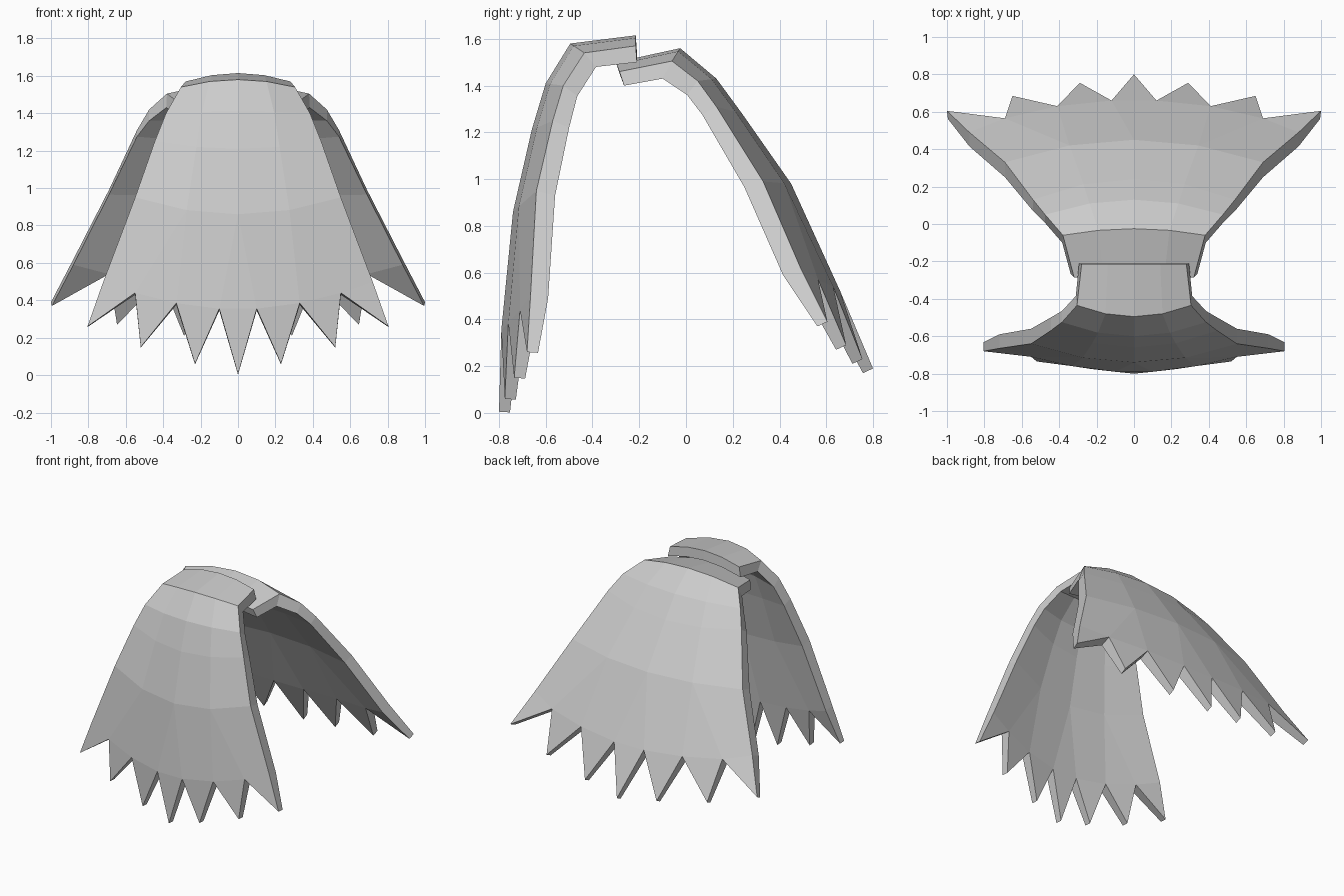
import bpy
import bmesh

if "Cube" in bpy.data.objects:
    bpy.data.objects.remove(bpy.data.objects["Cube"])

COLUMNS = [-1, -0.5, 0, 0.5, 1]      # position across the panel
FALL = [1, 0.25, 0, 0.25, 1]         # blend from middle profile to side profile


def mirrored(points):
    return [(-x, y, z) for x, y, z in points[::-1]]


def make_panel(name, centre, edge, notches, tips, inset):
    """centre: (y, z) down the middle; edge: (x, y, z) down the side;
    notches, tips: hem points from the middle outward;
    inset: (x scale, dy, dz) to the inner surface per row, notches, tips."""
    bm = bmesh.new()
    layer = bm.verts.layers.int.new("row")

    def vert(co, r):
        v = bm.verts.new(co)
        v[layer] = r
        return v

    rows = []
    for r, ((cy, cz), (ex, ey, ez)) in enumerate(zip(centre, edge)):
        rows.append([vert((ex * u, cy + (ey - cy) * f, cz + (ez - cz) * f), r)
                     for u, f in zip(COLUMNS, FALL)])
    for a, b in zip(rows, rows[1:]):
        for j in range(4):
            bm.faces.new((a[j], b[j], b[j + 1], a[j + 1]))

    # band down to the notches of the torn hem
    n = len(centre)
    low = rows[-1]
    v = [vert(p, n) for p in mirrored(notches) + notches]
    for face in ((low[0], v[0], v[1], low[1]), (low[1], v[1], v[2]),
                 (low[1], v[2], v[3], low[2]), (low[2], v[3], v[4]),
                 (low[2], v[4], v[5], low[3]), (low[3], v[5], v[6]),
                 (low[3], v[6], v[7], low[4])):
        bm.faces.new(face)
    # pointed teeth
    t = [vert(p, n + 1) for p in mirrored(tips[1:]) + tips]
    for j in range(7):
        bm.faces.new((v[j], t[j], v[j + 1]))

    # inner surface and rim
    new = bmesh.ops.extrude_face_region(bm, geom=bm.faces[:], use_keep_orig=True)["geom"]
    for e in new:
        if isinstance(e, bmesh.types.BMVert):
            sx, dy, dz = inset[e[layer]]
            e.co = (e.co.x * sx, e.co.y + dy, e.co.z + dz)
    bmesh.ops.recalc_face_normals(bm, faces=bm.faces[:])

    mesh = bpy.data.meshes.new(name)
    bm.to_mesh(mesh)
    bm.free()
    obj = bpy.data.objects.new(name, mesh)
    bpy.context.collection.objects.link(obj)
    return obj


# front panel
make_panel(
    "front_cloth_panel",
    [(-0.215, 1.615), (-0.495, 1.58), (-0.60, 1.41), (-0.66, 1.21), (-0.74, 0.86)],
    [(0.28, -0.215, 1.57), (0.305, -0.435, 1.54), (0.385, -0.525, 1.40),
     (0.445, -0.57, 1.25), (0.55, -0.64, 0.95)],
    [(0.10, -0.79, 0.355), (0.33, -0.76, 0.385), (0.55, -0.71, 0.44), (0.72, -0.665, 0.50)],
    [(0, -0.80, 0.005), (0.23, -0.775, 0.06), (0.52, -0.735, 0.15), (0.805, -0.68, 0.26)],
    [(1.05, 0.005, -0.07), (1.02, 0.05, -0.06), (1, 0.06, -0.045), (1, 0.07, -0.03),
     (1, 0.08, -0.02), (1, 0.075, -0.01), (1, 0.047, -0.003)])

# back panel, flaring out behind
make_panel(
    "back_cloth_panel",
    [(-0.30, 1.50), (-0.025, 1.56), (0.13, 1.43), (0.24, 1.28), (0.45, 0.98)],
    [(0.32, -0.285, 1.46), (0.38, -0.06, 1.505), (0.475, 0.05, 1.42),
     (0.54, 0.13, 1.31), (0.69, 0.33, 0.99)],
    [(0.12, 0.66, 0.52), (0.41, 0.63, 0.54), (0.69, 0.565, 0.57), (0.88, 0.49, 0.62)],
    [(0, 0.80, 0.19), (0.29, 0.755, 0.23), (0.65, 0.685, 0.29), (1.0, 0.605, 0.39)],
    [(1.06, 0.02, -0.06), (1.01, -0.04, -0.075), (1, -0.045, -0.06), (1, -0.06, -0.035),
     (1, -0.08, -0.025), (1, -0.075, -0.03), (0.995, -0.043, -0.02)])
